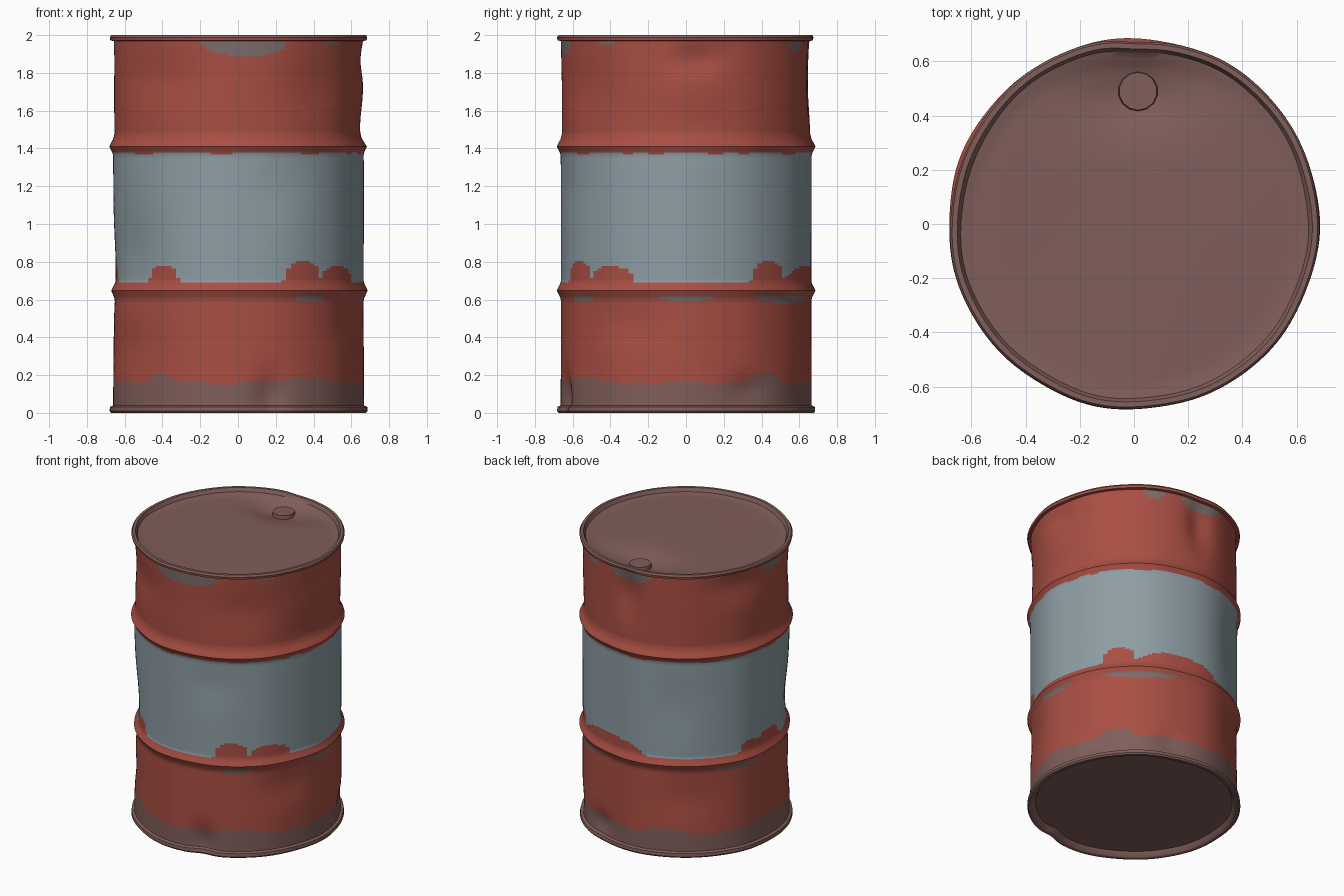
import bpy, bmesh, math
from math import sin, cos, radians, exp, pi

if "Cube" in bpy.data.objects:
    bpy.data.objects.remove(bpy.data.objects["Cube"])

SEG = 144


def material(name, rgb):
    m = bpy.data.materials.new(name)
    m.diffuse_color = (*rgb, 1)
    m.use_nodes = True
    m.node_tree.nodes["Principled BSDF"].inputs["Base Color"].default_value = m.diffuse_color
    return m


RED, BLUE, BROWN, GREY = range(4)
MATS = [material("red_paint", (0.40, 0.078, 0.057)),
        material("pale_blue_grey_band", (0.27, 0.34, 0.37)),
        material("rusty_brown", (0.215, 0.112, 0.102)),
        material("worn_grey", (0.20, 0.155, 0.145))]

# dents: angle from front (towards +x), height, half angle, half height, depth
DENTS = [(-58, 0.82, 20, 0.25, 0.030), (15, 0.08, 7, 0.13, 0.035),
         (-38, 1.77, 24, 0.13, 0.018), (38, 1.72, 20, 0.16, 0.016),
         (95, 1.87, 12, 0.08, 0.028), (180, 1.80, 8, 0.18, 0.040),
         (62, 0.47, 16, 0.12, 0.016), (248, 1.88, 18, 0.12, 0.026),
         (90, 1.52, 25, 0.12, 0.014), (120, 0.12, 10, 0.08, 0.022),
         (160, 0.12, 9, 0.08, 0.022), (215, 0.40, 16, 0.15, 0.014),
         (20, 1.20, 14, 0.15, 0.010), (210, 1.05, 12, 0.22, 0.012),
         (300, 0.35, 20, 0.12, 0.012), (-85, 0.75, 16, 0.2, 0.012)]


def delta(a, b):
    return (a - b + 180) % 360 - 180


def dent(deg, z):
    d = sum(k * exp(-(delta(deg, a) / w) ** 2 - ((z - h) / t) ** 2)
            for a, h, w, t, k in DENTS)
    return d + 0.002 * sin(radians(deg * 7)) + 0.0015 * sin(radians(deg * 11 + 40))


def lathe(name, profile, rule, step, push=None):
    # subdivide the profile, then spin it with the dents applied
    pts = [profile[0]]
    for a, b in zip(profile, profile[1:]):
        n = max(1, math.ceil(math.dist(a, b) / step))
        pts += [(a[0] + (b[0] - a[0]) * i / n, a[1] + (b[1] - a[1]) * i / n)
                for i in range(1, n + 1)]
    bm = bmesh.new()
    rows = []
    for r, z in pts:
        row = []
        for j in range(SEG):
            deg = 360 * j / SEG
            q = r - dent(deg, z) * min(1, r / 0.64) ** 3
            x, y = q * sin(radians(deg)), -q * cos(radians(deg))
            row.append(bm.verts.new((x, y, z + (push(x, y, r) if push else 0))))
        rows.append(row)
    for i in range(len(rows) - 1):
        for j in range(SEG):
            k = (j + 1) % SEG
            f = bm.faces.new((rows[i][j], rows[i][k], rows[i + 1][k], rows[i + 1][j]))
            zc = (pts[i][1] + pts[i + 1][1]) / 2
            rc = (pts[i][0] + pts[i + 1][0]) / 2
            f.material_index = rule(360 * (j + 0.5) / SEG, zc, rc)
    bmesh.ops.remove_doubles(bm, verts=bm.verts, dist=1e-5)
    return finish(name, bm)


def finish(name, bm):
    me = bpy.data.meshes.new(name)
    bm.to_mesh(me)
    bm.free()
    for m in MATS:
        me.materials.append(m)
    ob = bpy.data.objects.new(name, me)
    bpy.context.collection.objects.link(ob)
    bpy.ops.object.select_all(action='DESELECT')
    ob.select_set(True)
    bpy.context.view_layer.objects.active = ob
    bpy.ops.object.shade_smooth_by_angle(angle=radians(40))
    return ob


# worn paint patches as (start angle, end angle, height)
CHIPS = [(21, 42, .11), (40, 66, .085), (121, 142, .11), (140, 192, .085),
         (246, 262, .075), (258, 282, .095), (313, 332, .09)]
SCUFFS = [(26, 44, .03), (76, 104, .025), (122, 165, .035), (230, 262, .03)]
TOP_WEAR = [(-18, 25, .085), (145, 158, .06), (167, 196, .08), (262, 285, .07),
            (45, 56, .03)]
RUST = [(-49, -30, .04), (20, 48, .03), (118, 140, .04), (190, 215, .035), (255, 280, .04)]


def patch(deg, table):
    best = 0
    for a, b, h in table:
        t = abs(delta(deg, (a + b) / 2)) / ((b - a) / 2)
        if t < 1:
            best = max(best, h * (1 - t ** 4))
    return best


def paint(deg, z, r):
    wob = 0.006 * sin(radians(deg * 9)) + 0.004 * sin(radians(deg * 17))
    if z < 0.16 + wob + patch(deg, RUST):
        return BROWN
    if 0.688 + patch(deg, CHIPS) < z < 1.375 + wob * 0.5:
        return BLUE
    if 0.618 - patch(deg, SCUFFS) < z < 0.618:
        return GREY
    if z > 1.975 - patch(deg, TOP_WEAR):
        return GREY
    return RED


# drum wall with its two pressed ribs
lathe("drum_wall", [(.664, .035), (.662, .59), (.666, .61), (.684, .648), (.667, .682),
                    (.662, .70), (.664, 1.36), (.668, 1.378), (.685, 1.41),
                    (.664, 1.45), (.657, 1.48), (.663, 1.975)], paint, 0.013)

# recessed bottom and its rolled rim
lathe("base_and_rim", [(0, .04), (.63, .035), (.648, .004), (.655, 0), (.675, 0),
                       (.683, .01), (.681, .032), (.662, .04)],
      lambda d, z, r: BROWN, 0.04)


# recessed lid, sunk around the filler cap, with its rolled rim
def sink(x, y, r):
    if r > 0.645:
        return 0
    hollow = 0.045 * exp(-(x / 0.22) ** 2 - ((y - 0.47) / 0.13) ** 2)
    sag = 0.008 * cos(4 * x + 1) * max(0, 1 - r / 0.64)
    return -(hollow + sag) * min(1, (0.645 - r) / 0.06)


lathe("lid_and_rim", [(.660, 1.968), (.681, 1.972), (.684, 1.988), (.676, 2.0),
                      (.657, 2.0), (.645, 1.975), (.60, 1.968), (0, 1.972)],
      lambda d, z, r: RED if r > .67 and z < 1.99 else BROWN, 0.025, sink)

# filler cap on the lid
bm = bmesh.new()
bmesh.ops.create_cone(bm, cap_ends=True, segments=14, radius1=.078, radius2=.07, depth=.06)
bmesh.ops.translate(bm, verts=bm.verts, vec=(.015, .49, 1.925))
for f in bm.faces:
    f.material_index = BROWN
finish("filler_cap", bm)
